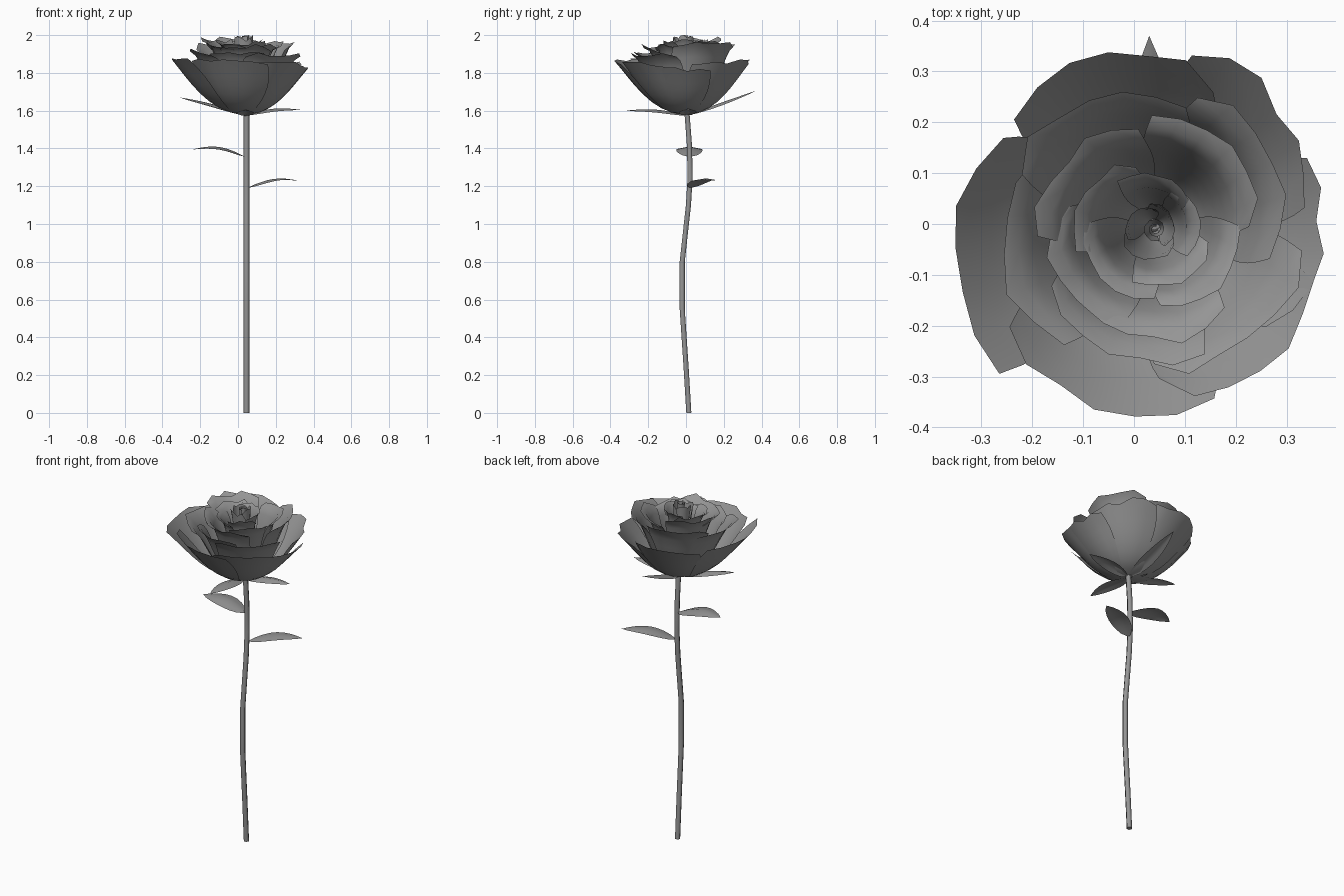
import bpy, bmesh, math, random
from mathutils import Vector

random.seed(4)
cube = bpy.data.objects.get("Cube")
if cube:
    bpy.data.objects.remove(cube)

grey = bpy.data.materials.new("plain grey")
grey.use_nodes = True
colour = (0.3, 0.3, 0.3, 1)
grey.diffuse_color = colour
grey.node_tree.nodes["Principled BSDF"].inputs["Base Color"].default_value = colour


def sheet(name, rows, cols, point):
    """Smooth open surface; point(u, v) with u in -1..1 and v in 0..1."""
    bm = bmesh.new()
    grid = [[bm.verts.new(point(2 * i / cols - 1, j / rows)) for i in range(cols + 1)]
            for j in range(rows + 1)]
    for j in range(rows):
        for i in range(cols):
            bm.faces.new((grid[j][i], grid[j][i + 1], grid[j + 1][i + 1], grid[j + 1][i]))
    bmesh.ops.remove_doubles(bm, verts=bm.verts, dist=0.0005)
    mesh = bpy.data.meshes.new(name)
    bm.to_mesh(mesh)
    bm.free()
    mesh.materials.append(grey)
    mesh.shade_smooth()
    obj = bpy.data.objects.new(name, mesh)
    bpy.context.collection.objects.link(obj)
    return obj


BASE = Vector((0.04, 0, 1.58))
HEART = Vector((0.03, -0.01, 0))


def petal(name, handles, angle, half, radius, top):
    """Cupped petal; its section is a Bezier from the flower base to a ragged rim."""
    cols = 6
    rag = [random.uniform(-1, 1) for _ in range(cols + 1)]
    section = [Vector((0.05, 0))] + [Vector(h) for h in handles] + [Vector((1, 1))]

    def point(u, v):
        w = 1 - v
        r, z = (section[0] * w ** 3 + section[1] * 3 * w * w * v
                + section[2] * 3 * w * v * v + section[3] * v ** 3)
        jag = rag[round((u + 1) * cols / 2)] * v ** 3
        a = math.radians(angle + half * u * (0.95 + 0.2 * math.sin(math.pi * v)))
        r *= radius * (1 + 0.06 * u * v + 0.045 * jag - 0.06 * u ** 4 * v)
        z = (top - BASE.z) * z * (1 - 0.05 * u ** 4 * v ** 2) + 0.013 * jag
        centre = BASE.lerp(HEART, v)
        return (centre.x + r * math.cos(a), centre.y + r * math.sin(a), BASE.z + z)

    return sheet(name, 8, cols, point)


# Petal rings: section handles, then angle, half width, radius, rim height
rings = {
    "outer_petal": (((0.5, 0.04), (0.75, 0.62)),
                    [(186, 40, .395, 1.88), (253, 40, .37, 1.87), (308, 36, .345, 1.85),
                     (352, 34, .335, 1.82), (42, 36, .35, 1.86), (103, 40, .345, 1.86)]),
    "second_petal": (((0.6, 0), (0.7, 0.9)),
                     [(190, 46, .295, 1.92), (115, 44, .28, 1.95), (28, 44, .28, 1.96),
                      (312, 42, .30, 1.90), (252, 44, .26, 1.91)]),
    "third_petal": (((0.6, 0), (0.6, 1.0)),
                    [(140, 46, .215, 1.98), (45, 46, .225, 1.96), (210, 46, .205, 1.95),
                     (272, 44, .22, 1.94), (320, 44, .18, 1.95)]),
    "inner_petal": (((0.6, 0), (0.5, 1.0)),
                    [(150, 50, .145, 1.97), (80, 46, .11, 1.98), (225, 52, .14, 1.96),
                     (300, 50, .12, 1.96), (10, 48, .10, 1.97)]),
    "heart_petal": (((0.6, 0.2), (0.8, 0.8)),
                    [(20, 70, .05, 1.99), (140, 70, .045, 1.99), (260, 70, .06, 1.98)]),
}
for name, (handles, petals) in rings.items():
    for n, spec in enumerate(petals):
        petal(f"{name}_{n + 1}", handles, *spec)


# Rolled bud at the heart
def bud_point(u, v):
    a = u * math.pi * 1.6
    r = (0.016 + 0.007 * u) * (0.6 + 0.5 * v)
    return (0.042 + r * math.cos(a), -0.01 + r * math.sin(a), 1.85 + 0.15 * v - 0.008 * v * abs(u))


sheet("bud", 3, 14, bud_point)


def leaf(name, base, tip, width, arch, fold):
    """Arched lance-shaped blade, drooping to both sides of its centre line."""
    base, tip = Vector(base), Vector(tip)
    side = (tip - base).cross(Vector((0, 0, 1))).normalized()

    def point(u, v):
        w = width / 2 * (math.sin(math.pi * v ** 0.85) ** 0.8 if 0 < v < 1 else 0)
        lift = arch * math.sin(math.pi * v) - fold * w * abs(u)
        return base.lerp(tip, v) + side * (u * w) + Vector((0, 0, lift))

    return sheet(name, 8, 4, point)


leaf("upper_leaf", (0.04, 0.02, 1.355), (-0.24, 0.015, 1.395), 0.14, 0.033, 0.2)
leaf("lower_leaf", (0.05, 0.02, 1.19), (0.32, 0.15, 1.23), 0.11, 0.028, 0.15)

# Sepals under the flower
for side, tip, arch in (("right", (-0.31, -0.02, 1.67), 0.012), ("left", (0.33, 0.02, 1.605), 0.02),
                        ("back", (0.03, 0.37, 1.705), 0.002), ("front", (0.04, -0.32, 1.60), 0.018)):
    leaf(f"{side}_sepal", (0.04, 0, 1.575), tip, 0.09, arch, 0.35)

# Stem swept along a gentle bend
path = [(0.015, 0), (0, 0.25), (-0.02, 0.55), (-0.02, 0.8), (0.013, 1.1),
        (0.022, 1.25), (0.018, 1.42), (0.005, 1.59)]
curve = bpy.data.curves.new("stem", "CURVE")
curve.dimensions = "3D"
curve.bevel_depth = 0.0155
curve.bevel_resolution = 1
curve.use_fill_caps = True
line = curve.splines.new("POLY")
line.points.add(len(path) - 1)
for p, (y, z) in zip(line.points, path):
    p.co = (0.045, y, z, 1)
curve.materials.append(grey)
stem = bpy.data.objects.new("stem", curve)
bpy.context.collection.objects.link(stem)
line.use_smooth = True

# Swollen joint between stem and flower
bpy.ops.mesh.primitive_uv_sphere_add(segments=10, ring_count=6, radius=0.027,
                                     location=(0.04, 0.003, 1.597))
hip = bpy.context.object
hip.name = "flower_joint"
hip.data.materials.append(grey)
bpy.ops.object.shade_smooth_by_angle()
